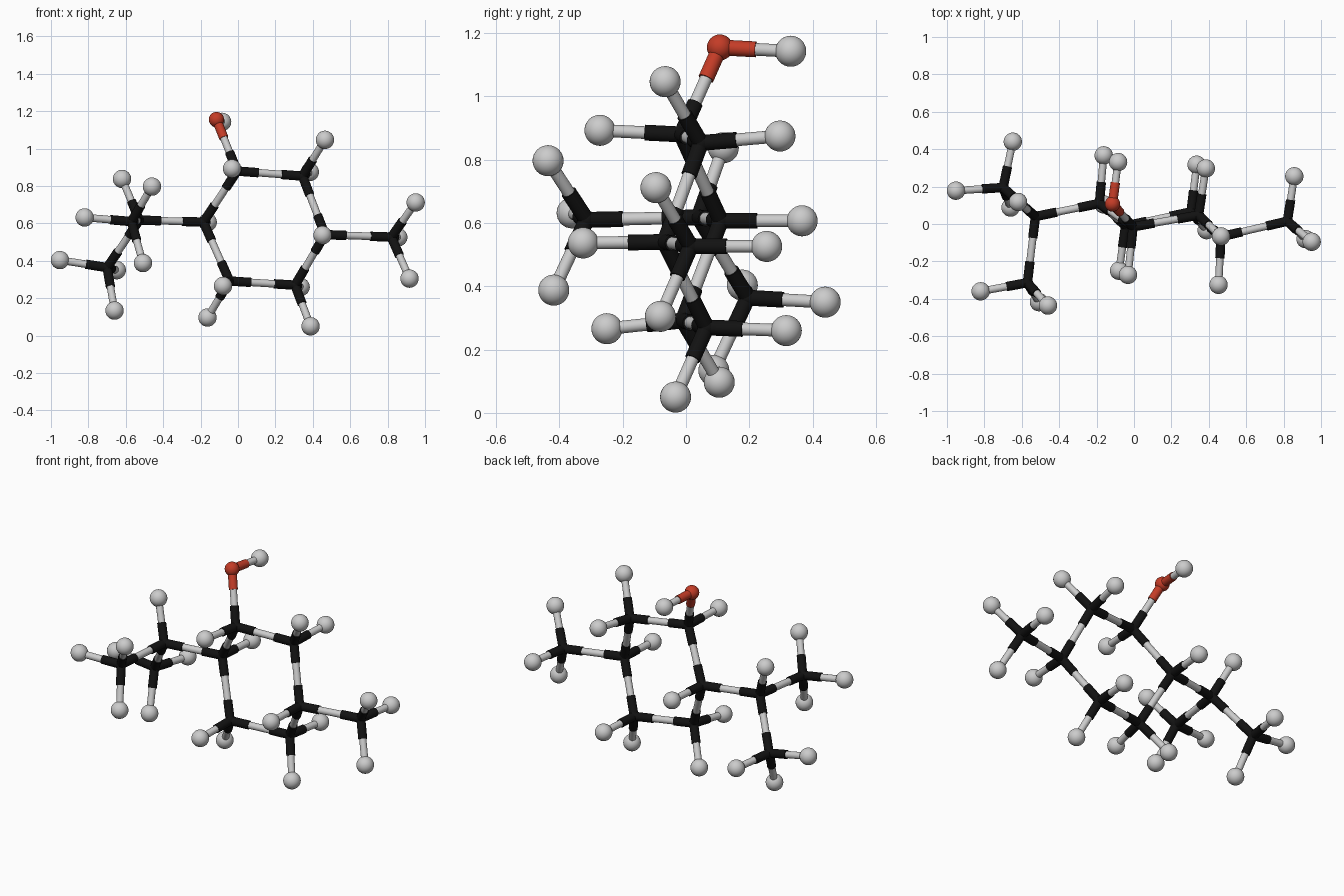
import bpy
from mathutils import Vector

if "Cube" in bpy.data.objects:
    bpy.data.objects.remove(bpy.data.objects["Cube"])

BALL_H, BALL_C, BALL_O = 0.049, 0.03, 0.041
ROD_R, COLLAR_R, COLLAR_LEN = 0.02, 0.025, 0.115


def make_material(name, color):
    mat = bpy.data.materials.new(name)
    mat.diffuse_color = color
    mat.use_nodes = True
    mat.node_tree.nodes["Principled BSDF"].inputs["Base Color"].default_value = mat.diffuse_color
    return mat


BLACK = make_material("carbon_black", (0.006, 0.006, 0.006, 1))
RED = make_material("oxygen_red", (0.55, 0.045, 0.02, 1))


def finish(name, mat):
    obj = bpy.context.object
    obj.name = name
    bpy.ops.object.shade_smooth_by_angle()
    if mat:
        obj.data.materials.append(mat)


def ball(name, pos, radius, mat=None):
    bpy.ops.mesh.primitive_uv_sphere_add(segments=32, ring_count=16, radius=radius, location=pos)
    finish(name, mat)


def rod(name, a, b, radius, mat=None):
    d = b - a
    bpy.ops.mesh.primitive_cylinder_add(vertices=24, radius=radius, depth=d.length,
                                        location=(a + b) / 2,
                                        rotation=d.to_track_quat('Z', 'Y').to_euler())
    finish(name, mat)


# Hub atoms: position and the hydrogens attached to each
hubs = {
    "ring_1": ((-0.005, -0.015, 0.88), [(-0.032, -0.272, 0.893)]),
    "ring_2": ((0.345, 0.047, 0.853), [(0.465, -0.066, 1.047), (0.384, 0.297, 0.875)]),
    "ring_3": ((0.465, -0.068, 0.54), [(0.452, -0.325, 0.537)]),
    "ring_4": ((0.305, 0.065, 0.27), [(0.388, -0.033, 0.05), (0.335, 0.317, 0.26)]),
    "ring_5": ((-0.045, -0.01, 0.292), [(-0.163, 0.105, 0.097), (-0.08, -0.25, 0.266)]),
    "ring_6": ((-0.185, 0.11, 0.607), [(-0.162, 0.367, 0.607)]),
    "branch": ((-0.527, 0.04, 0.618), [(-0.62, 0.118, 0.838)]),
    "branch_back_tip": ((-0.7, 0.195, 0.364),
                        [(-0.952, 0.178, 0.404), (-0.66, 0.088, 0.134), (-0.648, 0.44, 0.35)]),
    "branch_front_tip": ((-0.57, -0.314, 0.61),
                         [(-0.82, -0.36, 0.632), (-0.46, -0.436, 0.797), (-0.508, -0.418, 0.388)]),
    "right_tip": ((0.82, 0.015, 0.527),
                  [(0.95, -0.095, 0.712), (0.917, -0.081, 0.305), (0.857, 0.255, 0.526)]),
    "oxygen": ((-0.115, 0.107, 1.155), [(-0.085, 0.331, 1.143)]),
}
pos = {k: Vector(v[0]) for k, v in hubs.items()}


# Collar: thick coloured sleeve from a hub towards a neighbour
def collar(hub, target):
    a = pos[hub]
    end = a + (target - a).normalized() * COLLAR_LEN
    rod(hub + "_collar", a, end, COLLAR_R, RED if hub == "oxygen" else BLACK)
    return end


# Hub balls with their hydrogen balls and rods
for hub, (_, hydrogens) in hubs.items():
    if hub == "oxygen":
        ball("oxygen_ball", pos[hub], BALL_O, RED)
    else:
        ball(hub + "_carbon_ball", pos[hub], BALL_C, BLACK)
    for h in map(Vector, hydrogens):
        ball(hub + "_hydrogen_ball", h, BALL_H)
        rod(hub + "_hydrogen_rod", collar(hub, h), h, ROD_R)

# Links between hubs: closed ring plus side branches
links = [(f"ring_{i}", f"ring_{i % 6 + 1}") for i in range(1, 7)]
links += [("ring_1", "oxygen"), ("ring_3", "right_tip"), ("ring_6", "branch"),
          ("branch", "branch_back_tip"), ("branch", "branch_front_tip")]
for a, b in links:
    rod(f"{a}_to_{b}_rod", collar(a, pos[b]), collar(b, pos[a]), ROD_R)
